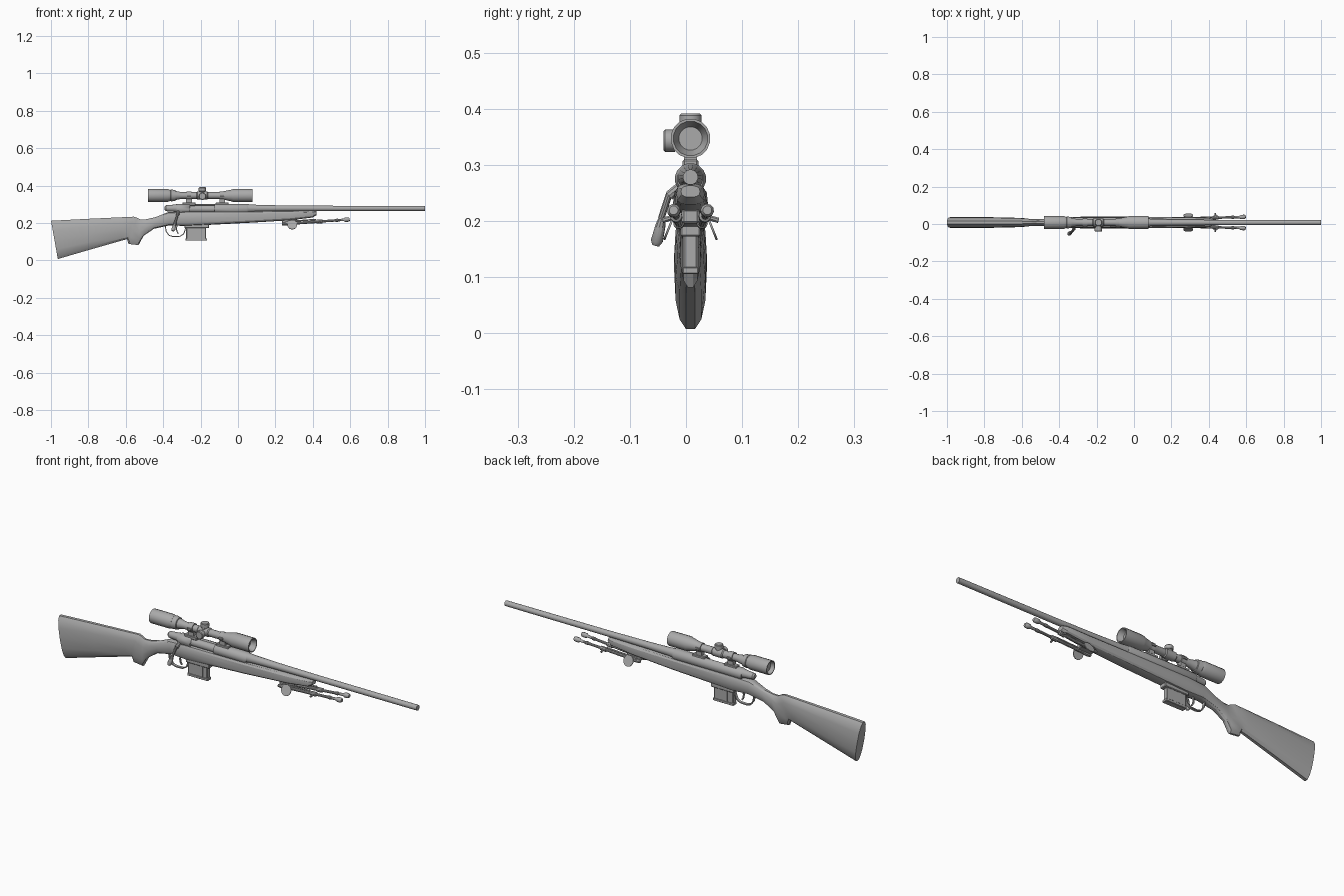
import bpy, bmesh, math
from mathutils import Vector

if "Cube" in bpy.data.objects:
    bpy.data.objects.remove(bpy.data.objects["Cube"])

YC = 0.008            # centre plane of the rifle
BORE, SIGHT = 0.275, 0.347

grey = bpy.data.materials.new("matte_grey")
grey.use_nodes = True
grey.diffuse_color = (0.4, 0.4, 0.4, 1)
grey.node_tree.nodes["Principled BSDF"].inputs["Base Color"].default_value = (0.4, 0.4, 0.4, 1)


def finish(name, bm, angle=35):
    bmesh.ops.recalc_face_normals(bm, faces=bm.faces)
    mesh = bpy.data.meshes.new(name)
    bm.to_mesh(mesh)
    bm.free()
    mesh.materials.append(grey)
    ob = bpy.data.objects.new(name, mesh)
    bpy.context.collection.objects.link(ob)
    bpy.ops.object.select_all(action="DESELECT")
    ob.select_set(True)
    bpy.context.view_layer.objects.active = ob
    bpy.ops.object.shade_smooth_by_angle(angle=math.radians(angle))
    return ob


def skin(bm, rings):
    """Join closed rings of points and cap both ends."""
    loops = [[bm.verts.new(p) for p in ring] for ring in rings]
    n = len(loops[0])
    for a, b in zip(loops, loops[1:]):
        for i in range(n):
            bm.faces.new((a[i], a[(i + 1) % n], b[(i + 1) % n], b[i]))
    bm.faces.new(loops[0])
    bm.faces.new(loops[-1])


def lathe(name, profile, origin, axis=(1, 0, 0), sides=16):
    """Turn (distance, radius) pairs about an axis."""
    axis = Vector(axis).normalized()
    u = axis.orthogonal().normalized()
    v = axis.cross(u)
    turn = [2 * math.pi * (i + 0.5) / sides for i in range(sides)]
    bm = bmesh.new()
    skin(bm, [[Vector(origin) + axis * t + (u * math.cos(a) + v * math.sin(a)) * r for a in turn]
              for t, r in profile])
    return finish(name, bm)


def rod(name, a, b, r, sides=10):
    d = Vector(b) - Vector(a)
    return lathe(name, [(0, r), (d.length, r)], a, d, sides)


def box(name, x, y, z, bevel=0.0):
    bm = bmesh.new()
    bmesh.ops.create_cube(bm, size=1)
    for v in bm.verts:
        v.co = Vector([lo + (hi - lo) * (c + 0.5) for c, (lo, hi) in zip(v.co, (x, y, z))])
    if bevel:
        bmesh.ops.bevel(bm, geom=bm.edges[:], offset=bevel, segments=1, affect="EDGES")
    return finish(name, bm)


def mid(half):
    return (YC - half, YC + half)


def strap(name, points, width, thick):
    """Sweep a flat bar along a path of (x, z) points."""
    bm = bmesh.new()
    pts = [Vector((x, 0, z)) for x, z in points]
    rings = []
    for i, p in enumerate(pts):
        d = (pts[min(i + 1, len(pts) - 1)] - pts[max(i - 1, 0)]).normalized()
        n = Vector((-d.z, 0, d.x)) * thick / 2
        rings.append([p + n * s + Vector((0, YC + w * width / 2, 0))
                      for s, w in ((1, 1), (1, -1), (-1, -1), (-1, 1))])
    skin(bm, rings)
    return finish(name, bm)


# Stock: lofted sections as top x, top z, bottom x, bottom z, half width, squareness
sections = [
    (-1.0, .214, -.963, .005, .029, .85), (-.80, .224, -.78, .059, .029, .85),
    (-.62, .232, -.62, .105, .025, .85), (-.556, .235, -.594, .112, .022, .85),
    (-.54, .230, -.585, .086, .020, .9), (-.522, .220, -.532, .080, .019, .9),
    (-.49, .221, -.505, .130, .019, .9), (-.44, .232, -.45, .168, .022, .8),
    (-.375, .258, -.365, .187, .028, .65), (-.28, .263, -.28, .183, .031, .6),
    (.05, .263, .05, .200, .031, .6), (.28, .265, .28, .214, .028, .7),
    (.40, .267, .40, .229, .025, .7), (.42, .263, .42, .242, .017, .8),
]
rings = []
for xt, zt, xb, zb, w, power in sections:
    ring = []
    for i in range(14):
        a = 2 * math.pi * i / 14
        c, s = math.cos(a), math.sin(a)
        side = math.copysign(abs(c) ** power, c) * w
        k = 0.5 + 0.5 * math.copysign(abs(s) ** power, s)
        ring.append((xb + (xt - xb) * k, YC + side, zb + (zt - zb) * k))
    rings.append(ring)
bm = bmesh.new()
skin(bm, rings)
finish("stock", bm, 25)

# Barrel, receiver with ejection port, and bolt
lathe("barrel", [(.03, .025), (.09, .020), (.20, .017), (.42, .0145), (1.0, .0135)], (0, YC, BORE + .003))
receiver = lathe("receiver", [(-.33, .024), (-.32, .028), (.045, .028), (.055, .024)], (0, YC, BORE))
port = box("port_cutter", (-.256, -.125), (-.06, YC + .004), (.258, .33))
port.hide_render = True
port.hide_set(True)
cut = receiver.modifiers.new("port", "BOOLEAN")
cut.object = port
cut.operation = "DIFFERENCE"
cut.solver = "EXACT"
lathe("bolt_body", [(-.33, .02), (-.1, .02)], (0, YC, BORE), sides=14)
lathe("bolt_shroud", [(-.392, .010), (-.385, .016), (-.345, .019), (-.325, .022)], (0, YC, BORE + .004), sides=14)
rod("bolt_handle_root", (-.318, YC - .01, .268), (-.322, -.030, .245), .009)
rod("bolt_handle_arm", (-.322, -.030, .248), (-.335, -.044, .205), .006)
lathe("bolt_knob", [(0, .006), (.015, .009), (.045, .011), (.053, .007)],
      (-.335, -.042, .207), (-.25, -.22, -.95), 10)

# Magazine with raised ribs and floor plate
box("magazine", (-.277, -.170), mid(.0125), (.112, .21), .003)
box("magazine_floor", (-.28, -.165), mid(.0145), (.105, .118), .002)
box("magazine_collar", (-.287, -.155), mid(.018), (.172, .198), .003)
for x in (-.245, -.205):
    box("magazine_rib", (x, x + .012), mid(.0145), (.118, .185))

# Trigger and guard
strap("trigger_guard", [(-.39, .190), (-.384, .155), (-.368, .133), (-.345, .127), (-.31, .129),
                        (-.292, .140), (-.283, .160), (-.278, .190)], .014, .005)
strap("trigger", [(-.325, .190), (-.329, .172), (-.327, .156), (-.319, .143)], .008, .006)

# Scope body with recessed lenses
lathe("scope_body", [(-.462, .024), (-.48, .031), (-.48, .035), (-.375, .035), (-.365, .031), (-.30, .018),
                     (-.10, .018), (-.035, .032), (-.025, .0355), (.077, .0355), (.077, .031), (.05, .021)],
      (0, YC, SIGHT))
lathe("power_ring", [(-.36, .031), (-.358, .033), (-.335, .029), (-.333, .026)], (0, YC, SIGHT))

# Adjustment turrets
knob = [(0, .016), (.022, .016), (.024, .020), (.041, .020), (.044, .017)]
lathe("turret_saddle", [(-.222, .018), (-.217, .022), (-.165, .022), (-.16, .018)], (0, YC, SIGHT))
lathe("elevation_turret", knob, (-.19, YC, SIGHT), (0, 0, 1), 12)
lathe("windage_turret", knob, (-.19, YC - .004, SIGHT - .004), (0, -1, 0), 12)

# Scope rings, feet and bases
for x in (-.262, -.085):
    lathe("scope_ring", [(x - .014, .0225), (x + .014, .0225)], (0, YC, SIGHT))
    box("ring_foot", (x - .015, x + .015), mid(.012), (.305, .333))
    box("mount_base", (x - .035, x + .035), mid(.014), (.292, .310), .003)
    for s in (-1, 1):
        box("ring_lug", (x - .011, x + .011), sorted((YC + s * .018, YC + s * .027)),
            (SIGHT - .005, SIGHT + .005), .001)

# Folded bipod
box("bipod_mount", (.235, .315), mid(.016), (.195, .222), .004)
rod("bipod_cross_pin", (.262, YC - .029, .203), (.262, YC + .029, .203), .008)
for s in (-1, 1):
    hip = Vector((.235, YC + s * .020, .194))
    toe = Vector((.597, YC + s * .030, .219))
    run = toe - hip
    lathe("bipod_leg", [(0, .007), (.02, .010), (.035, .010), (.037, .0075), (.185, .0075), (.187, .011),
                        (.215, .011), (.218, .0065), (.285, .0065), (.287, .0085), (.30, .0085),
                        (.302, .006), (.33, .007), (.338, .012), (.357, .012), (.363, .008)],
          hip, run, 10)
    knee = hip + run * .56
    rod("leg_lock", knee, knee + Vector((-.004, s * .024, -.007)), .005, 8)
    spring = hip + Vector((.03, s * .003, .014))
    rod("bipod_spring", spring, spring + run * .42, .004, 8)
    lathe("pivot_plate", [(-.002, .027), (.002, .027)], (.29, YC + s * .037, .191), (0, s, .4), 16)
